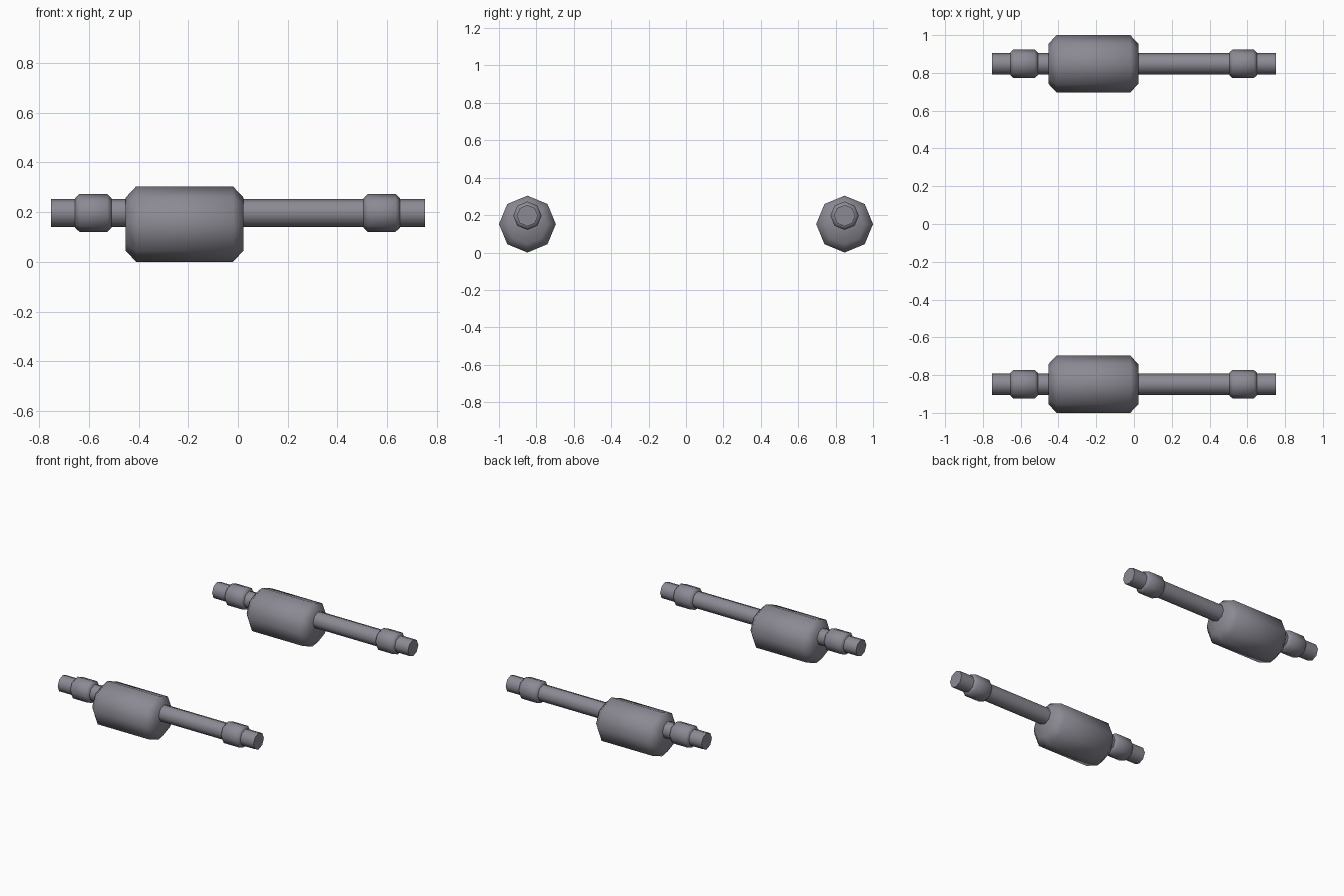
import bpy
import math

cube = bpy.data.objects.get("Cube")
if cube:
    bpy.data.objects.remove(cube, do_unlink=True)

SIDES = 8
AXIS_Y = 0.848
ROD_Z = 0.197

steel = bpy.data.materials.new("grey_steel")
steel.use_nodes = True
colour = (0.26, 0.25, 0.29, 1)
steel.diffuse_color = colour
steel.node_tree.nodes["Principled BSDF"].inputs["Base Color"].default_value = colour


def lathe(name, profile, y, z, turn=0.0):
    """Spin (x, radius) pairs around a line along x and cap both ends."""
    verts, faces = [], []
    for x, r in profile:
        for i in range(SIDES):
            a = 2 * math.pi * i / SIDES + turn
            verts.append((x, y + r * math.cos(a), z + r * math.sin(a)))
    for k in range(len(profile) - 1):
        for i in range(SIDES):
            j = (i + 1) % SIDES
            a, b = k * SIDES, (k + 1) * SIDES
            faces.append((a + i, b + i, b + j, a + j))
    faces.append(tuple(range(SIDES)))
    faces.append(tuple(reversed(range(len(verts) - SIDES, len(verts)))))
    mesh = bpy.data.meshes.new(name)
    mesh.from_pydata(verts, [], faces)
    mesh.materials.append(steel)
    obj = bpy.data.objects.new(name, mesh)
    bpy.context.collection.objects.link(obj)
    bpy.ops.object.select_all(action='DESELECT')
    obj.select_set(True)
    bpy.context.view_layer.objects.active = obj
    bpy.ops.object.shade_smooth_by_angle(angle=math.radians(50))
    return obj


def barrel(x0, x1, bevel, r_end, r):
    """Chamfered cylinder profile."""
    return [(x0, r_end), (x0 + bevel, r), (x1 - bevel, r), (x1, r_end)]


# Matching front and back assemblies
for side, y in (("front", -AXIS_Y), ("back", AXIS_Y)):
    lathe(side + "_rod", [(-0.753, 0.057), (0.753, 0.057)], y, ROD_Z)
    lathe(side + "_canister", barrel(-0.453, 0.023, 0.043, 0.106, 0.152), y, 0.152)
    for end, x in (("right", -0.582), ("left", 0.578)):
        lathe(side + "_" + end + "_collar",
              barrel(x - 0.073, x + 0.073, 0.017, 0.06, 0.076), y, ROD_Z)
